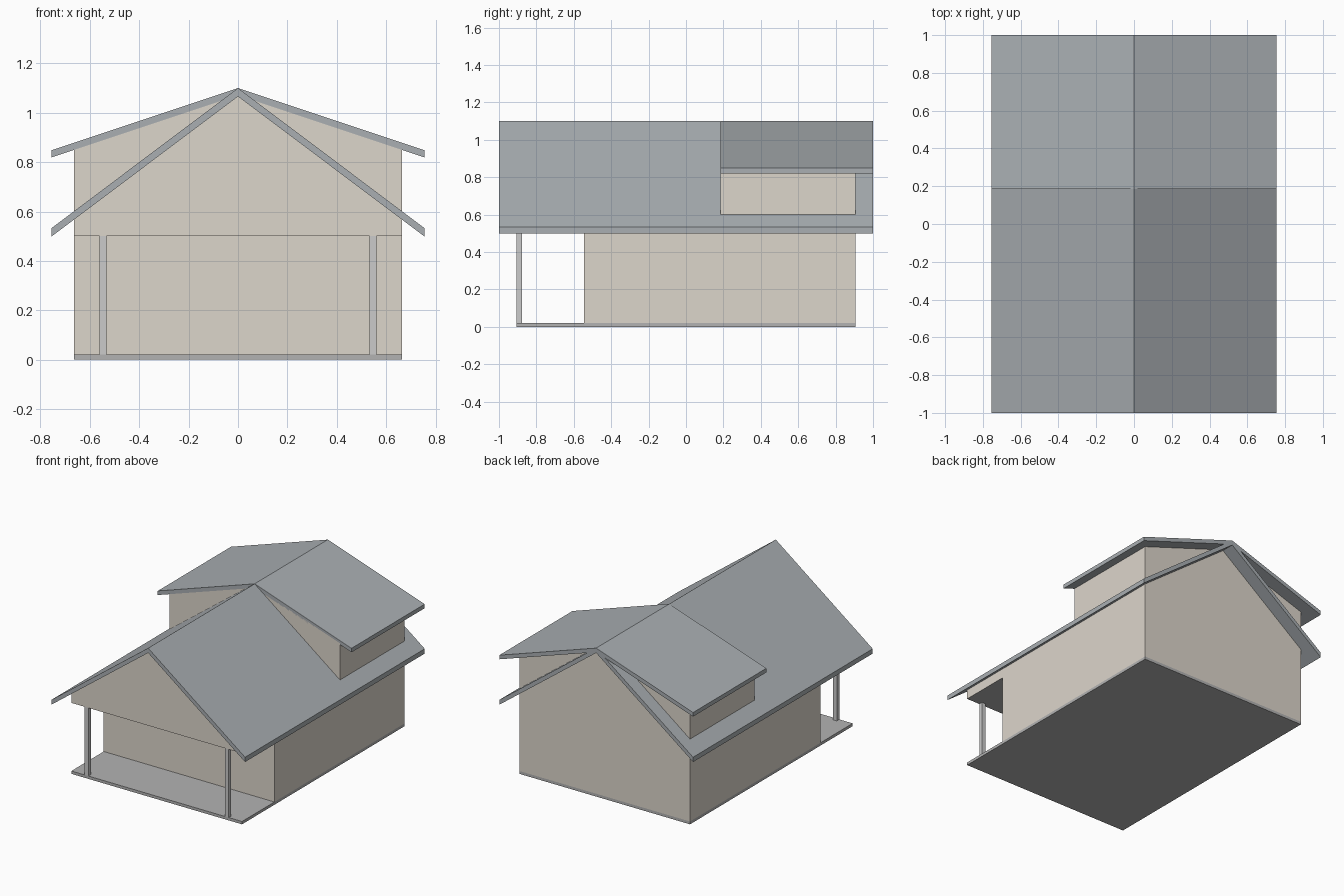
import bpy
import bmesh

if "Cube" in bpy.data.objects:
    bpy.data.objects.remove(bpy.data.objects["Cube"])


def material(name, rgb):
    m = bpy.data.materials.new(name)
    m.diffuse_color = (*rgb, 1)
    m.use_nodes = True
    m.node_tree.nodes["Principled BSDF"].inputs["Base Color"].default_value = m.diffuse_color
    return m


WALL = material("wall_beige", (0.72, 0.67, 0.60))
ROOF = material("roof_slate", (0.40, 0.43, 0.45))
SLAB = material("slab_grey", (0.45, 0.45, 0.45))


def prism(name, profile, y0, y1, mat=None):
    """Extrude an (x, z) profile along y from y0 to y1."""
    bm = bmesh.new()
    face = bm.faces.new([bm.verts.new((x, y0, z)) for x, z in profile])
    res = bmesh.ops.extrude_face_region(bm, geom=[face], use_keep_orig=True)
    moved = [v for v in res["geom"] if isinstance(v, bmesh.types.BMVert)]
    bmesh.ops.translate(bm, verts=moved, vec=(0, y1 - y0, 0))
    bmesh.ops.recalc_face_normals(bm, faces=bm.faces)
    mesh = bpy.data.meshes.new(name)
    bm.to_mesh(mesh)
    bm.free()
    obj = bpy.data.objects.new(name, mesh)
    bpy.context.collection.objects.link(obj)
    if mat:
        mesh.materials.append(mat)
    return obj


def box(name, x0, x1, y0, y1, z0, z1, mat=None):
    return prism(name, [(x0, z0), (x1, z0), (x1, z1), (x0, z1)], y0, y1, mat)


W, EAVE, RIDGE = 0.665, 0.755, 1.10
FRONT, BACK, PORCH, DORMER = -0.905, 0.905, -0.545, 0.185
MAIN_DROP, DORMER_DROP = 0.567, 0.252   # ridge-to-eave height
MAIN_T, DORMER_T = 0.034, 0.029         # vertical roof thickness


def roof(name, drop, t, y0, y1):
    e = RIDGE - drop
    pts = [(-EAVE, e), (0, RIDGE), (EAVE, e), (EAVE, e - t), (0, RIDGE - t), (-EAVE, e - t)]
    return prism(name, pts, y0, y1, ROOF)


def gable(name, z0, y0, y1):
    top = RIDGE - MAIN_T + 0.01
    side = top - MAIN_DROP * W / EAVE
    return prism(name, [(-W, z0), (W, z0), (W, side), (0, top), (-W, side)], y0, y1, WALL)


# Floor and walls
box("floor_slab", -W, W, FRONT, BACK, 0, 0.02, SLAB)
gable("house_walls", 0.02, PORCH, BACK)
porch = gable("porch_gable", 0.50, FRONT, PORCH)

# Grey ceiling under the porch gable
porch.data.materials.append(SLAB)
for p in porch.data.polygons:
    if p.normal.z < -0.9:
        p.material_index = 1

# Roofs
roof("main_roof", MAIN_DROP, MAIN_T, -1, 1)
roof("dormer_roof", DORMER_DROP, DORMER_T, DORMER, 1)

# Mirrored dormer walls and porch posts
low = RIDGE - MAIN_DROP * W / EAVE - 0.017
high = RIDGE - DORMER_DROP * W / EAVE - DORMER_T + 0.01
for side, s in (("left", -1), ("right", 1)):
    prism(f"dormer_wall_{side}", [(s * W, low), (s * W, high), (0, 1.082)], DORMER, BACK, WALL)
    box(f"porch_post_{side}", s * 0.547 - 0.014, s * 0.547 + 0.014,
        FRONT, FRONT + 0.028, 0.02, 0.50)
